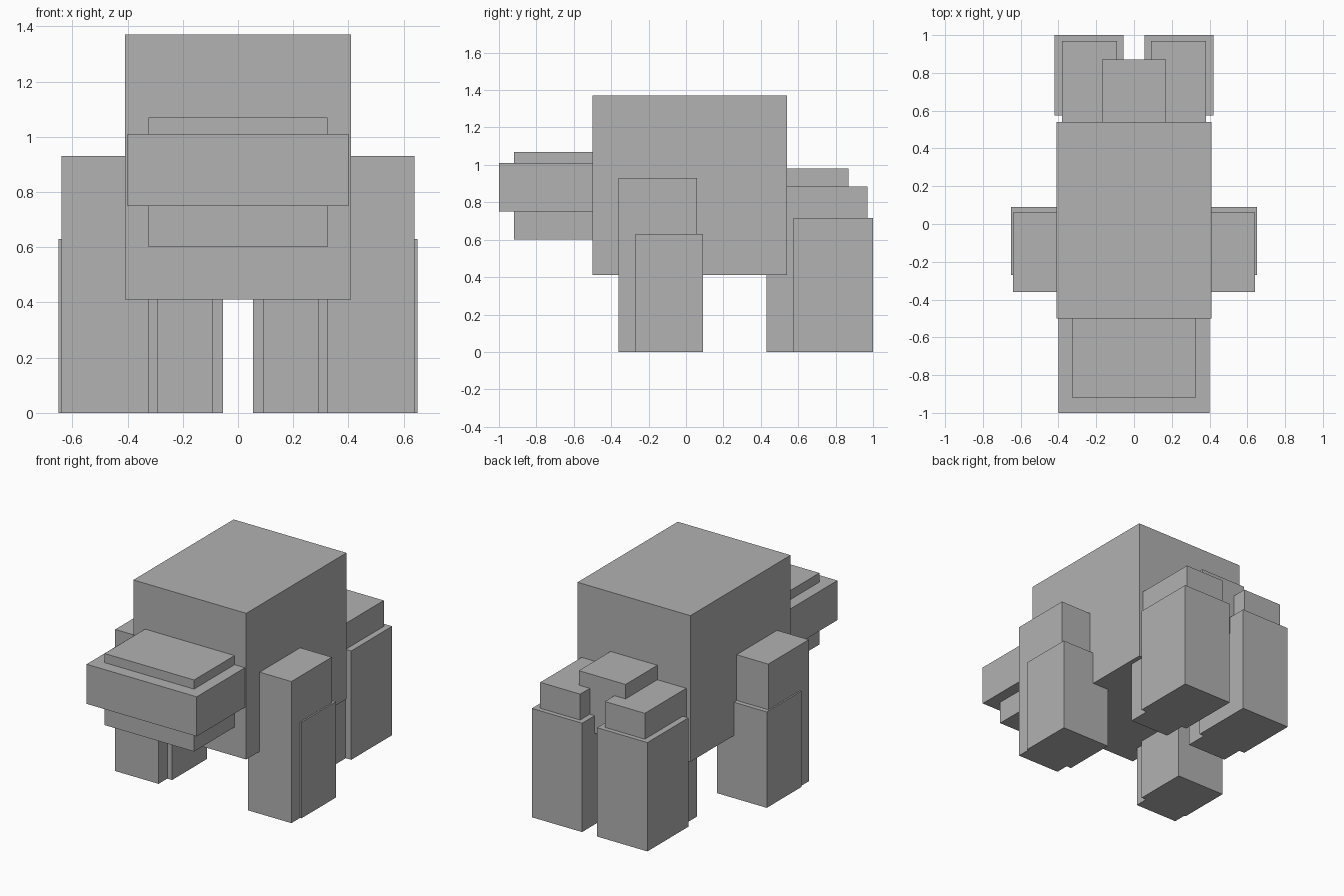
import bpy
import bmesh
from mathutils import Vector

if "Cube" in bpy.data.objects:
    bpy.data.objects.remove(bpy.data.objects["Cube"])

grey = bpy.data.materials.new("plain grey")
grey.diffuse_color = (0.445, 0.445, 0.445, 1.0)
grey.use_nodes = True
grey.node_tree.nodes["Principled BSDF"].inputs["Base Color"].default_value = grey.diffuse_color


def box(name, x, y, z):
    """Flat-faced box between the given (min, max) pairs."""
    lo, hi = Vector((x[0], y[0], z[0])), Vector((x[1], y[1], z[1]))
    bm = bmesh.new()
    bmesh.ops.create_cube(bm, size=1.0)
    for v in bm.verts:
        v.co = Vector(a * b for a, b in zip(v.co, hi - lo)) + (lo + hi) / 2
    mesh = bpy.data.meshes.new(name)
    bm.to_mesh(mesh)
    bm.free()
    mesh.materials.append(grey)
    obj = bpy.data.objects.new(name, mesh)
    bpy.context.collection.objects.link(obj)
    return obj


def box_pair(name, x, y, z):
    """The same box on the right and the left side."""
    box("right_" + name, x, y, z)
    box("left_" + name, (-x[1], -x[0]), y, z)


# Body, head, muzzle band and tail
box("body", (-0.41, 0.41), (-0.50, 0.54), (0.41, 1.37))
box("head", (-0.325, 0.325), (-0.92, -0.49), (0.60, 1.07))
box("muzzle_band", (-0.40, 0.40), (-1.00, -0.49), (0.75, 1.01))
box("tail", (-0.17, 0.17), (0.53, 0.87), (0.60, 0.98))

# Front legs: tall core with a lower block behind it
box_pair("front_leg", (0.325, 0.64), (-0.36, 0.06), (0.0, 0.93))
box_pair("front_leg_lower", (0.29, 0.65), (-0.27, 0.09), (0.0, 0.63))

# Back legs: tall core with a wider lower block
box_pair("back_leg", (0.09, 0.38), (0.43, 0.97), (0.0, 0.885))
box_pair("back_leg_lower", (0.055, 0.42), (0.575, 1.00), (0.0, 0.715))
